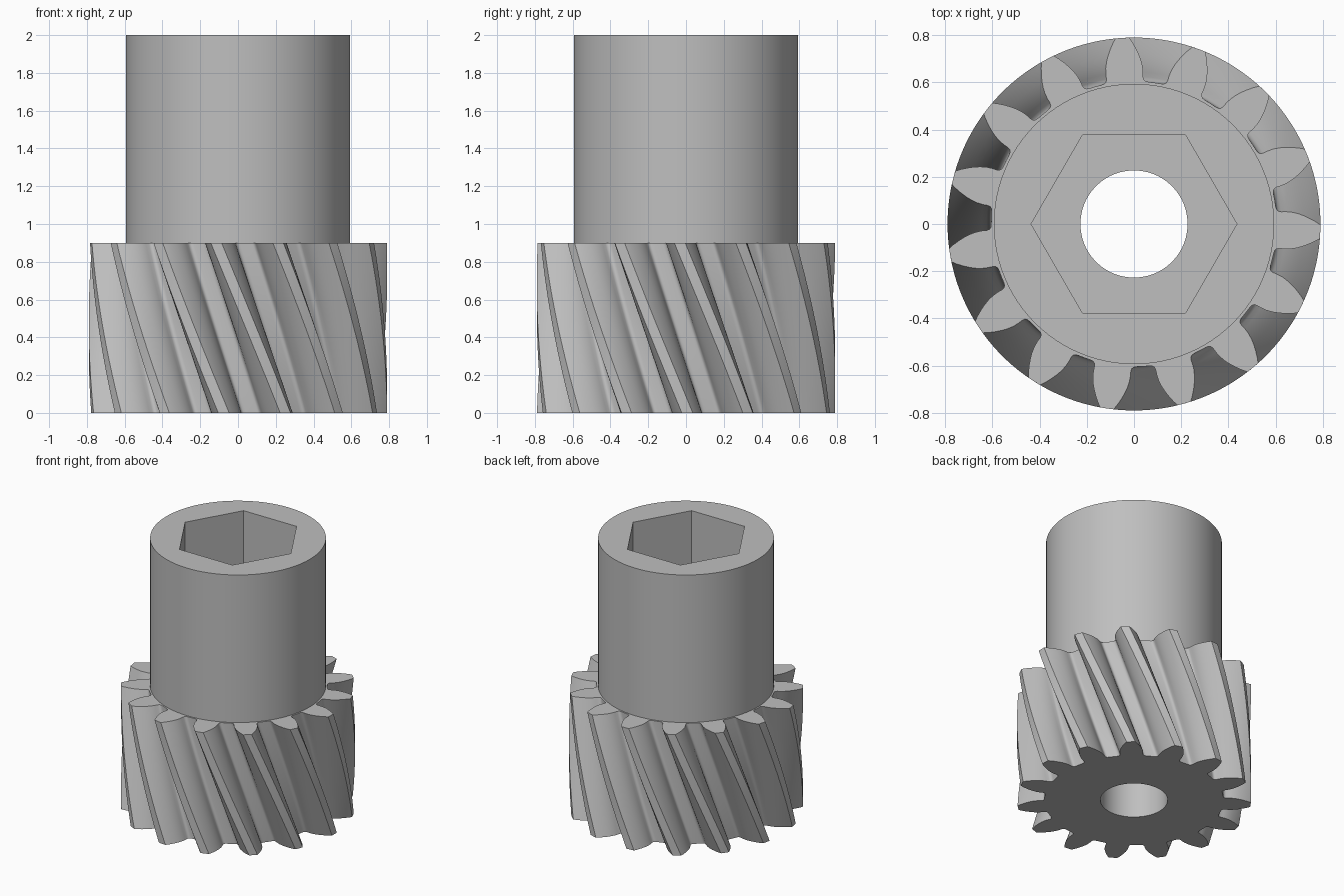
import bpy
import bmesh
from math import cos, sin, pi, radians

cube = bpy.data.objects.get("Cube")
if cube:
    bpy.data.objects.remove(cube, do_unlink=True)

TEETH = 15
PITCH = 360 / TEETH
GEAR_TOP = 0.9
TWIST = 26.9          # degrees the teeth turn from the gear top to its base
PHASE = -2.4          # angle of one tooth at the gear top
HUB_R, BORE_R, HEX_R = 0.594, 0.227, 0.436
HEX_FLOOR = 0.95

steel = bpy.data.materials.new("grey steel")
steel.use_nodes = True
grey = (0.52, 0.52, 0.52, 1)
steel.diffuse_color = grey
steel.node_tree.nodes["Principled BSDF"].inputs["Base Color"].default_value = grey


def build(name, rings):
    """Skin a list of equal-length closed rings into one object."""
    bm = bmesh.new()
    loops = [[bm.verts.new(p) for p in ring] for ring in rings]
    n = len(loops[0])
    for a, b in zip(loops, loops[1:]):
        for i in range(n):
            j = (i + 1) % n
            bm.faces.new((a[i], a[j], b[j], b[i]))
    mesh = bpy.data.meshes.new(name)
    bm.to_mesh(mesh)
    bm.free()
    mesh.materials.append(steel)
    obj = bpy.data.objects.new(name, mesh)
    bpy.context.collection.objects.link(obj)
    bpy.ops.object.select_all(action='DESELECT')
    obj.select_set(True)
    bpy.context.view_layer.objects.active = obj
    bpy.ops.object.shade_smooth_by_angle(angle=radians(40))
    return obj


def polar(points, z, turn=0, radius=None):
    """Ring from (radius, degrees) pairs, optionally forced to one radius."""
    return [((radius or r) * cos(radians(a + turn)),
             (radius or r) * sin(radians(a + turn)), z) for r, a in points]


# Half tooth: radius and angle from the tooth centre, tip to root
flank = [(0.79, 2.1), (0.77, 3.1), (0.745, 4.2), (0.72, 5.2), (0.697, 6),
         (0.67, 6.7), (0.645, 7.05), (0.625, 7.15), (0.613, 7.5),
         (0.607, 8.3), (0.605, 9.5)]
tooth = ([(r, -a) for r, a in reversed(flank)] + [(0.79, 0)] + flank
         + [(0.605, PITCH / 2)])
outline = [(r, a + k * PITCH) for k in range(TEETH) for r, a in tooth]

# Helical gear: base cap, twisted teeth, top cap
LAYERS = 24
base_turn = PHASE + TWIST
rings = [polar(outline, 0, base_turn, BORE_R)]
for k in range(LAYERS + 1):
    t = k / LAYERS
    rings.append(polar(outline, t * GEAR_TOP, PHASE + TWIST * (1 - t)))
rings.append(polar(outline, GEAR_TOP, PHASE, HUB_R - 0.01))
build("helical_gear", rings)

# Hub: round sleeve with a hexagonal socket and a through bore
SIDES = 96


def circle(r, z):
    return [(r * cos(2 * pi * i / SIDES), r * sin(2 * pi * i / SIDES), z)
            for i in range(SIDES)]


def hexagon(z):
    apothem = HEX_R * cos(pi / 6)
    pts = []
    for i in range(SIDES):
        a = 2 * pi * i / SIDES
        r = apothem / cos(a % (pi / 3) - pi / 6)
        pts.append((r * cos(a), r * sin(a), z))
    return pts


build("hub_with_hex_socket", [
    circle(HUB_R, GEAR_TOP), circle(HUB_R, 2), hexagon(2), hexagon(HEX_FLOOR),
    circle(BORE_R, HEX_FLOOR), circle(BORE_R, 0)])
